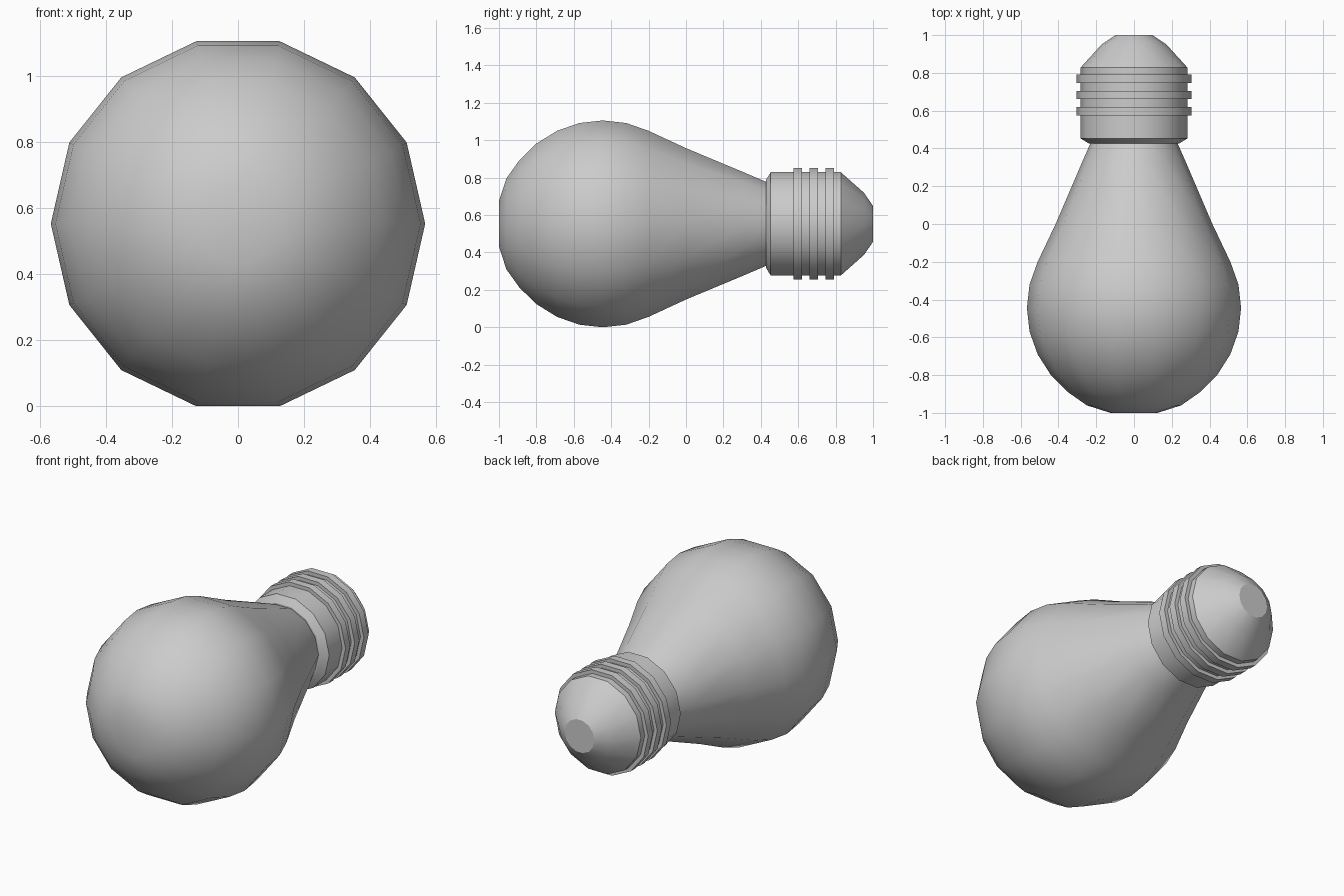
import bpy
import math
from mathutils import Matrix

if "Cube" in bpy.data.objects:
    bpy.data.objects.remove(bpy.data.objects["Cube"], do_unlink=True)

SIDES = 14
RADIUS = 0.567
AXIS_Z = RADIUS * math.cos(math.pi / SIDES)

grey = bpy.data.materials.new("plain grey")
grey.use_nodes = True
colour = (0.6, 0.6, 0.6, 1)
grey.diffuse_color = colour
grey.node_tree.nodes["Principled BSDF"].inputs["Base Color"].default_value = colour


def lathe(name, profile):
    """Closed solid turned around the y axis from (y, radius) pairs."""
    verts, faces = [], []
    for y, r in profile:
        for i in range(SIDES):
            a = 2 * math.pi * i / SIDES
            verts.append((r * math.cos(a), y, r * math.sin(a)))
    for k in range(len(profile) - 1):
        for i in range(SIDES):
            j = (i + 1) % SIDES
            a, b = k * SIDES, (k + 1) * SIDES
            faces.append((a + i, b + i, b + j, a + j))
    last = (len(profile) - 1) * SIDES
    faces.append(tuple(range(SIDES)))
    faces.append(tuple(last + i for i in reversed(range(SIDES))))
    mesh = bpy.data.meshes.new(name)
    mesh.from_pydata(verts, [], faces)
    mesh.transform(Matrix.Translation((0, 0, AXIS_Z)))
    mesh.materials.append(grey)
    obj = bpy.data.objects.new(name, mesh)
    bpy.context.collection.objects.link(obj)
    bpy.ops.object.select_all(action='DESELECT')
    obj.select_set(True)
    bpy.context.view_layer.objects.active = obj
    bpy.ops.object.shade_smooth_by_angle(angle=math.radians(30))
    return obj


# Glass bulb, from the rounded front to the narrow neck
lathe("glass_bulb", [
    (-1, 0.125), (-0.96, 0.25), (-0.89, 0.35), (-0.8, 0.44), (-0.69, 0.51),
    (-0.57, 0.553), (-0.445, RADIUS), (-0.32, 0.553), (-0.2, 0.51),
    (0, 0.415), (0.32, 0.278), (0.44, 0.225)])

# Screw base with a chamfered lip
lathe("screw_base", [(0.427, 0.24), (0.453, 0.283), (0.828, 0.283)])

# Raised thread rings
for n in range(3):
    y = 0.597 + n * 0.086
    lathe(f"thread_ring_{n + 1}", [(y - 0.022, 0.305), (y + 0.022, 0.305)])

# Rounded contact cap at the back
lathe("contact_cap", [(0.828, 0.283), (0.952, 0.17), (1, 0.098)])
